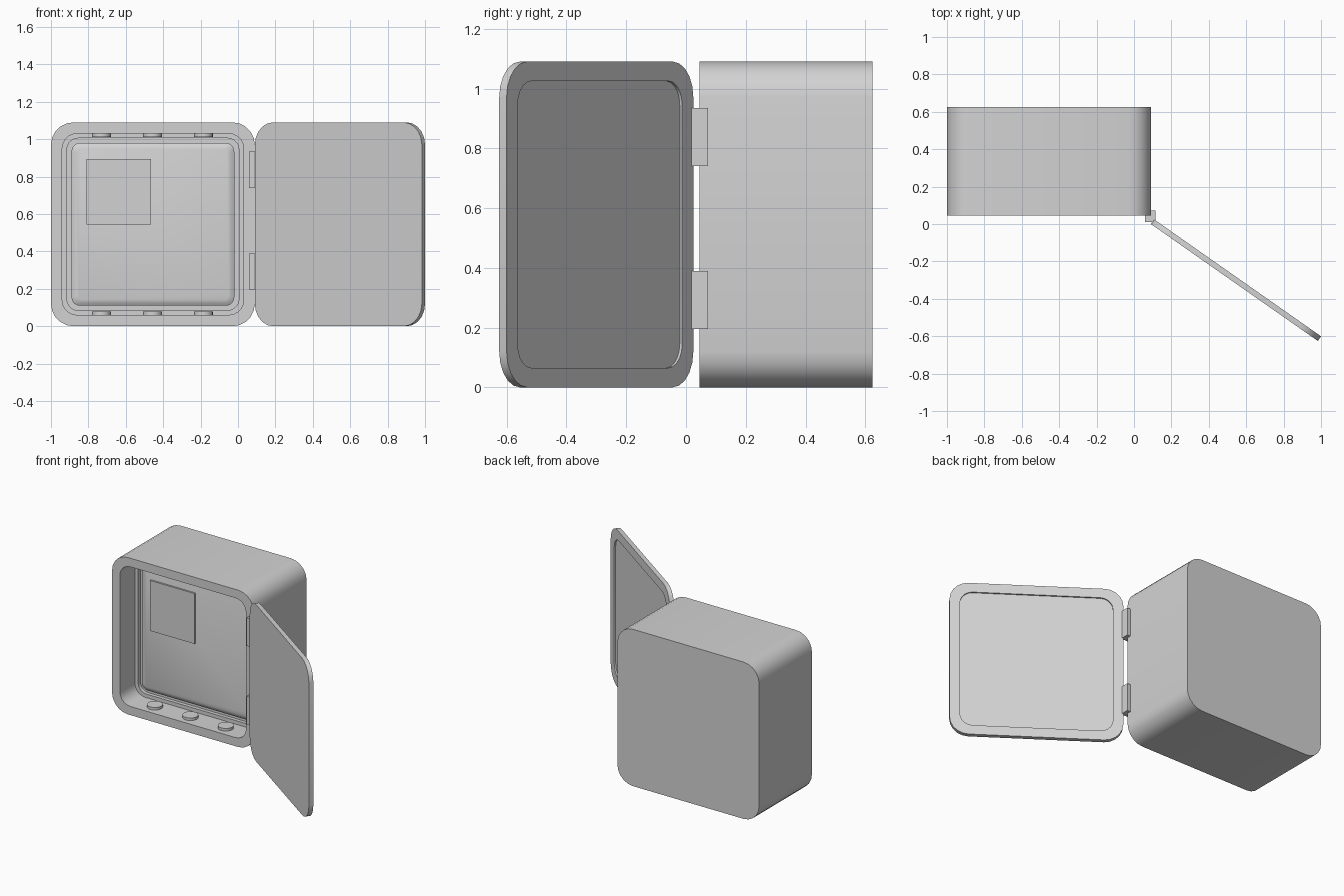
import bpy, bmesh
from math import pi, sin, cos, radians

if "Cube" in bpy.data.objects:
    bpy.data.objects.remove(bpy.data.objects["Cube"], do_unlink=True)

SIZE = 1.09      # side of the square face
SEGMENTS = 5     # facets in each rounded corner

grey = bpy.data.materials.new("light grey")
grey.use_nodes = True
grey.diffuse_color = (0.65, 0.65, 0.65, 1)
grey.node_tree.nodes["Principled BSDF"].inputs["Base Color"].default_value = grey.diffuse_color


def finish(bm, name, location=(0, 0, 0)):
    bmesh.ops.recalc_face_normals(bm, faces=bm.faces)
    mesh = bpy.data.meshes.new(name)
    bm.to_mesh(mesh)
    bm.free()
    mesh.materials.append(grey)
    obj = bpy.data.objects.new(name, mesh)
    bpy.context.collection.objects.link(obj)
    obj.location = location
    bpy.ops.object.select_all(action="DESELECT")
    obj.select_set(True)
    bpy.context.view_layer.objects.active = obj
    bpy.ops.object.shade_smooth_by_angle(angle=radians(35))
    return obj


def rounded_ring(bm, inset, y, radius):
    """Rounded square outline, facing y, inset from the full face."""
    low, high = inset + radius, SIZE - inset - radius
    corners = [(high, high), (low, high), (low, low), (high, low)]
    ring = []
    for i, (cx, cz) in enumerate(corners):
        for s in range(SEGMENTS + 1):
            a = (i + s / SEGMENTS) * pi / 2
            ring.append(bm.verts.new((cx + radius * cos(a), y, cz + radius * sin(a))))
    return ring


def nested_shell(name, steps, location):
    """Closed solid skinned through a series of (inset, y, radius) outlines."""
    bm = bmesh.new()
    rings = [rounded_ring(bm, *step) for step in steps]
    for a, b in zip(rings, rings[1:]):
        for i in range(len(a)):
            j = (i + 1) % len(a)
            bm.faces.new((a[i], a[j], b[j], b[i]))
    bm.faces.new(rings[0])
    bm.faces.new(rings[-1])
    return finish(bm, name, location)


def block(name, low, high):
    bm = bmesh.new()
    bmesh.ops.create_cube(bm, size=1)
    for v in bm.verts:
        v.co = [l + (c + 0.5) * (h - l) for c, l, h in zip(v.co, low, high)]
    return finish(bm, name)


# Cabinet: outer walls, front rim, cavity, groove and raised back panel
nested_shell("cabinet", [
    (0, 0.625, 0.12), (0, 0.045, 0.12),
    (0.06, 0.045, 0.08), (0.06, 0.21, 0.08),
    (0.085, 0.21, 0.06), (0.085, 0.235, 0.06),
    (0.11, 0.235, 0.045), (0.11, 0.215, 0.045),
    (0.125, 0.205, 0.035), (0.14, 0.2, 0.025),
], (-1, 0, 0))

# Open door with a shallow recess on its inner face
door = nested_shell("door", [
    (0, 0, 0.12), (0, 0.03, 0.12), (0.065, 0.03, 0.08), (0.065, 0.02, 0.08),
], (0.09, 0, 0))
door.rotation_euler.z = radians(-35)

# Plate on the back panel
block("back_plate", (-0.81, 0.188, 0.545), (-0.465, 0.202, 0.895))

# Hinges
for name, z in (("lower_hinge", 0.195), ("upper_hinge", 0.74)):
    block(name, (0.06, 0.01, z), (0.115, 0.073, z + 0.195))

# Round studs on the floor and ceiling of the cavity
for side, z in (("floor", 0.068), ("ceiling", SIZE - 0.068)):
    for i, x in enumerate((-0.73, -0.457, -0.185)):
        bm = bmesh.new()
        bmesh.ops.create_cone(bm, cap_ends=True, segments=24, radius1=0.05,
                              radius2=0.05, depth=0.02)
        finish(bm, f"{side}_stud_{i + 1}", (x, 0.13, z))
